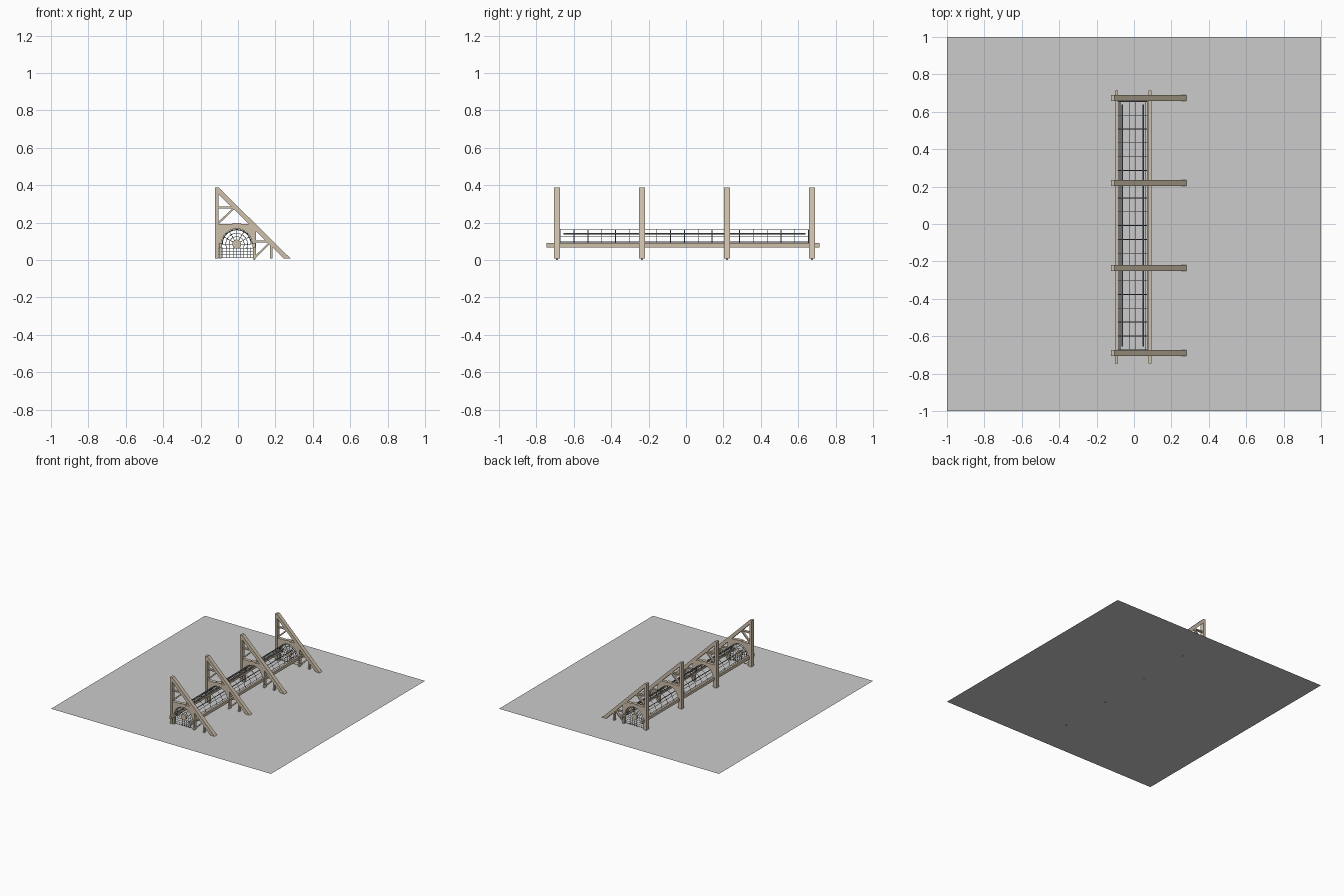
import bpy, bmesh, math
from mathutils import Vector

if "Cube" in bpy.data.objects:
    bpy.data.objects.remove(bpy.data.objects["Cube"])

CX, CZ, R = -0.007, 0.085, 0.078      # axis and radius of the wire tunnel
FRAMES = [-0.69 + 0.4545 * i for i in range(4)]
ENDS = (FRAMES[0], FRAMES[-1])


def material(name, col):
    m = bpy.data.materials.new(name)
    m.diffuse_color = (*col, 1)
    m.use_nodes = True
    m.node_tree.nodes["Principled BSDF"].inputs["Base Color"].default_value = m.diffuse_color
    return m


WOOD = material("wood", (0.62, 0.53, 0.41))
WIRE = material("wire", (0.2, 0.22, 0.24))


def finish(name, bm, mat=None):
    bmesh.ops.recalc_face_normals(bm, faces=bm.faces)
    me = bpy.data.meshes.new(name)
    bm.to_mesh(me)
    bm.free()
    ob = bpy.data.objects.new(name, me)
    bpy.context.collection.objects.link(ob)
    if mat:
        me.materials.append(mat)
    return ob


def slab(bm, pts, y, depth):
    """Extrude an x/z outline along y, centred on y."""
    face = bm.faces.new([bm.verts.new((x, y - depth / 2, z)) for x, z in pts])
    res = bmesh.ops.extrude_face_region(bm, geom=[face])
    bmesh.ops.translate(bm, vec=(0, depth, 0),
                        verts=[v for v in res["geom"] if isinstance(v, bmesh.types.BMVert)])


def beam(bm, a, b, width, y, depth):
    """Straight timber between two x/z points."""
    a, b = Vector(a), Vector(b)
    d = (b - a).normalized()
    n = Vector((-d.y, d.x)) * width / 2
    slab(bm, [a - n, b - n, b + n, a + n], y, depth)


def box(bm, x0, x1, y0, y1, z0, z1):
    slab(bm, [(x0, z0), (x1, z0), (x1, z1), (x0, z1)], (y0 + y1) / 2, y1 - y0)


def wires(name, paths, r):
    """One curve object with a round section for a list of paths."""
    cu = bpy.data.curves.new(name, 'CURVE')
    cu.dimensions = '3D'
    cu.bevel_depth, cu.bevel_resolution = r, 0
    cu.use_fill_caps = True
    for p in paths:
        s = cu.splines.new('POLY')
        s.points.add(len(p) - 1)
        for pt, co in zip(s.points, p):
            pt.co = (*co, 1)
    ob = bpy.data.objects.new(name, cu)
    bpy.context.collection.objects.link(ob)
    cu.materials.append(WIRE)
    return ob


def polar(r, deg, y):
    t = math.radians(deg)
    return (CX + r * math.cos(t), y, CZ + r * math.sin(t))


def arc(r, y, a0=0, a1=180, n=20):
    return [polar(r, a0 + (a1 - a0) * i / n, y) for i in range(n + 1)]


# ground sheet
bm = bmesh.new()
bmesh.ops.create_grid(bm, x_segments=1, y_segments=1, size=1)
bmesh.ops.translate(bm, verts=bm.verts, vec=(0, 0, 0.005))
finish("ground_sheet", bm)

for i, y in enumerate(FRAMES):
    # upright post and sloping rafter
    bm = bmesh.new()
    slab(bm, [(-0.123, 0.008), (-0.104, 0.008), (-0.104, 0.388), (-0.123, 0.388)], y, 0.032)
    slab(bm, [(-0.104, 0.388), (0.281, 0.008), (0.244, 0.008), (-0.104, 0.352)], y, 0.032)
    finish(f"main_frame_{i}", bm, WOOD)

    # arched panel over the tunnel
    bm = bmesh.new()
    hole = [(p[0], p[2]) for p in arc(0.082, y)]
    slab(bm, hole + [(-0.104, CZ), (-0.104, 0.192), (0.06, 0.192), (0.095, 0.157), (0.095, CZ)], y, 0.026)
    slab(bm, [(CX - 0.025, 0.188), (CX + 0.025, 0.188), (CX + 0.022, 0.197), (CX - 0.022, 0.197)], y, 0.03)
    finish(f"arch_panel_{i}", bm, WOOD)

    # braces, struts and feet
    bm = bmesh.new()
    beam(bm, (-0.104, 0.28), (-0.02, 0.28), 0.01, y, 0.018)
    beam(bm, (-0.104, 0.198), (-0.018, 0.28), 0.01, y, 0.018)
    beam(bm, (0.094, 0.098), (0.168, 0.098), 0.01, y, 0.018)
    beam(bm, (0.094, 0.018), (0.172, 0.094), 0.01, y, 0.018)
    beam(bm, (0.178, 0.008), (0.178, 0.1), 0.012, y, 0.018)
    beam(bm, (0.088, 0.008), (0.088, 0.1), 0.014, y, 0.026)
    beam(bm, (-0.095, 0.008), (-0.095, 0.07), 0.012, y, 0.02)
    box(bm, 0.084, 0.092, y - 0.005, y + 0.005, 0, 0.01)
    finish(f"braces_{i}", bm, WOOD)

# two long rails
for side, x in (("left", -0.094), ("right", 0.086)):
    bm = bmesh.new()
    box(bm, x - 0.008, x + 0.008, -0.745, 0.715, 0.066, 0.09)
    finish(f"{side}_rail", bm, WOOD)

# tunnel mesh: hoops and lengthwise wires
Y0, Y1 = -0.672, 0.655
hoops = [arc(R, Y0 + (Y1 - Y0) * k / 18) for k in range(19)]
wires("tunnel_hoops", hoops, 0.002)
lengths = [[polar(R, a, Y0), polar(R, a, Y1)] for a in (8, 30, 78, 102, 150, 172)]
wires("tunnel_long_wires", lengths, 0.002)
wires("tunnel_stringers", [[polar(R * 1.02, a, -0.655), polar(R * 1.02, a, 0.64)]
                           for a in (45, 135)], 0.004)

# fan-shaped end gates with hub, and grilles below
for label, y in zip(("front", "back"), ENDS):
    fan = [arc(r, y, -25, 205) for r in (0.04, 0.058)] + [arc(0.076, y)]
    fan += [[polar(0.02, a, y), polar(0.08, a, y)] for a in range(0, 181, 30)]
    wires(f"{label}_fan_gate", fan, 0.0015)

    bars = [[(-0.1 + 0.0188 * k, y, 0.01), (-0.1 + 0.0188 * k, y, 0.066)] for k in range(11)]
    bars += [[(-0.103, y, z), (0.09, y, z)] for z in (0.014, 0.03, 0.046, 0.062)]
    wires(f"{label}_lower_grille", bars, 0.0015)

    bm = bmesh.new()
    slab(bm, [(p[0], p[2]) for p in arc(0.024, y, 0, 345, 23)], y, 0.016)
    finish(f"{label}_hub", bm, WOOD)
